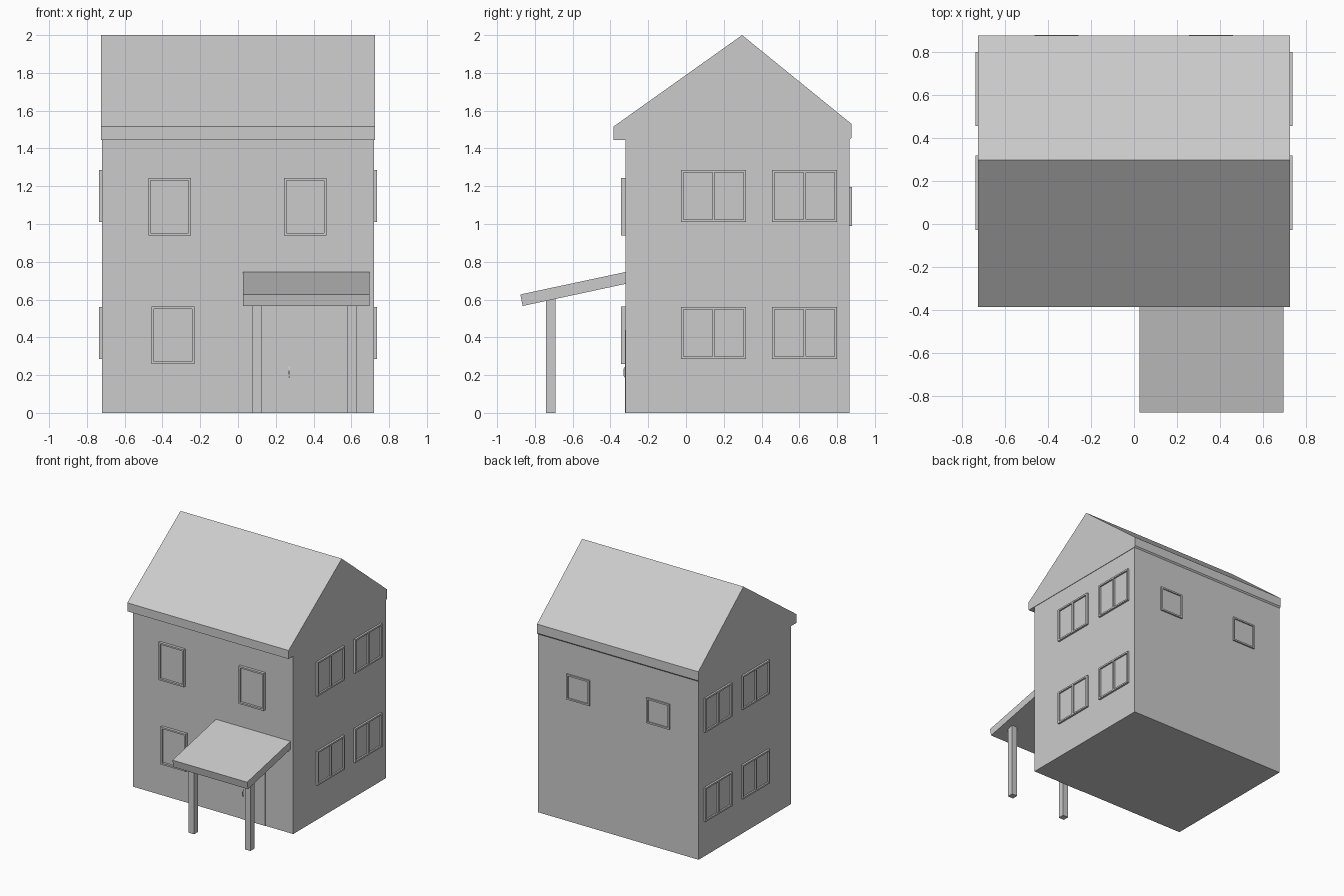
import bpy, bmesh
from mathutils import Matrix, Vector

if "Cube" in bpy.data.objects:
    bpy.data.objects.remove(bpy.data.objects["Cube"])


def finish(bm, name):
    bmesh.ops.recalc_face_normals(bm, faces=bm.faces)
    me = bpy.data.meshes.new(name)
    bm.to_mesh(me)
    bm.free()
    ob = bpy.data.objects.new(name, me)
    bpy.context.collection.objects.link(ob)
    return ob


def add_box(bm, lo, hi):
    lo, hi = Vector(lo), Vector(hi)
    m = Matrix.Translation((lo + hi) / 2) @ Matrix.Diagonal((*(hi - lo), 1))
    bmesh.ops.create_cube(bm, size=1, matrix=m)


def box(name, lo, hi):
    bm = bmesh.new()
    add_box(bm, lo, hi)
    return finish(bm, name)


def prism(name, profile, x0, x1):
    """Extrude a (y, z) profile along x."""
    bm = bmesh.new()
    face = bm.faces.new([bm.verts.new((x0, y, z)) for y, z in profile])
    ext = bmesh.ops.extrude_face_region(bm, geom=[face])["geom"]
    verts = [v for v in ext if isinstance(v, bmesh.types.BMVert)]
    bmesh.ops.translate(bm, verts=verts, vec=(x1 - x0, 0, 0))
    return finish(bm, name)


def window(name, axis, wall, out, a0, a1, z0, z1, panes=1, bar=0.013):
    """Frame of bars with recessed panes; axis is the wall normal (0=x, 1=y)."""
    bm = bmesh.new()

    def part(b0, b1, c0, c1, depth):
        d0, d1 = sorted((wall, wall + depth))
        if axis == 0:
            add_box(bm, (d0, b0, c0), (d1, b1, c1))
        else:
            add_box(bm, (b0, d0, c0), (b1, d1, c1))

    part(a0, a1, z0, z0 + bar, out)
    part(a0, a1, z1 - bar, z1, out)
    step = (a1 - a0 - bar) / panes
    for i in range(panes + 1):
        a = a0 + i * step
        part(a, a + bar, z0 + bar, z1 - bar, out)
    for i in range(panes):
        a = a0 + i * step + bar
        part(a, a + step - bar, z0 + bar, z1 - bar, out * 0.2)
    return finish(bm, name)


# Walls and gabled roof
box("walls", (-0.72, -0.32, 0), (0.72, 0.866, 1.446))
prism("roof", [(-0.385, 1.446), (-0.385, 1.515), (0.297, 2.0), (0.876, 1.53),
               (0.876, 1.457), (0.866, 1.446)], -0.724, 0.724)

# Double side windows, both sides and both floors
for side, s in (("right", 1), ("left", -1)):
    for floor, z in (("lower", 0.285), ("upper", 1.01)):
        for pos, y in (("front", -0.027), ("rear", 0.455)):
            window(f"{side}_{floor}_{pos}_window", 0, s * 0.72, s * 0.016,
                   y, y + 0.345, z, z + 0.275, panes=2)

# Single front windows
for name, x, z in (("upper_left", -0.475, 0.94), ("upper_right", 0.243, 0.94),
                   ("lower_left", -0.457, 0.26)):
    window(f"front_{name}_window", 1, -0.32, -0.023, x, x + 0.226, z, z + 0.304)

# Small rear windows
for name, x in (("left", -0.463), ("right", 0.255)):
    window(f"rear_{name}_window", 1, 0.866, 0.012, x, x + 0.206, 0.99, 1.195)

# Door with a bowed handle
box("door", (0.25, -0.323, 0), (0.47, -0.31, 0.44))
prism("door_handle", [(-0.32, 0.18), (-0.33, 0.195), (-0.332, 0.215), (-0.33, 0.235),
                      (-0.32, 0.25), (-0.32, 0.24), (-0.325, 0.228), (-0.326, 0.215),
                      (-0.325, 0.202), (-0.32, 0.19)], 0.267, 0.274)

# Porch canopy and posts
prism("canopy", [(-0.877, 0.627), (-0.865, 0.566), (-0.315, 0.684), (-0.315, 0.747)],
      0.026, 0.696)
for name, x in (("left", 0.075), ("right", 0.581)):
    prism(f"{name}_post", [(-0.742, 0), (-0.692, 0), (-0.692, 0.61), (-0.742, 0.6)],
          x, x + 0.05)
